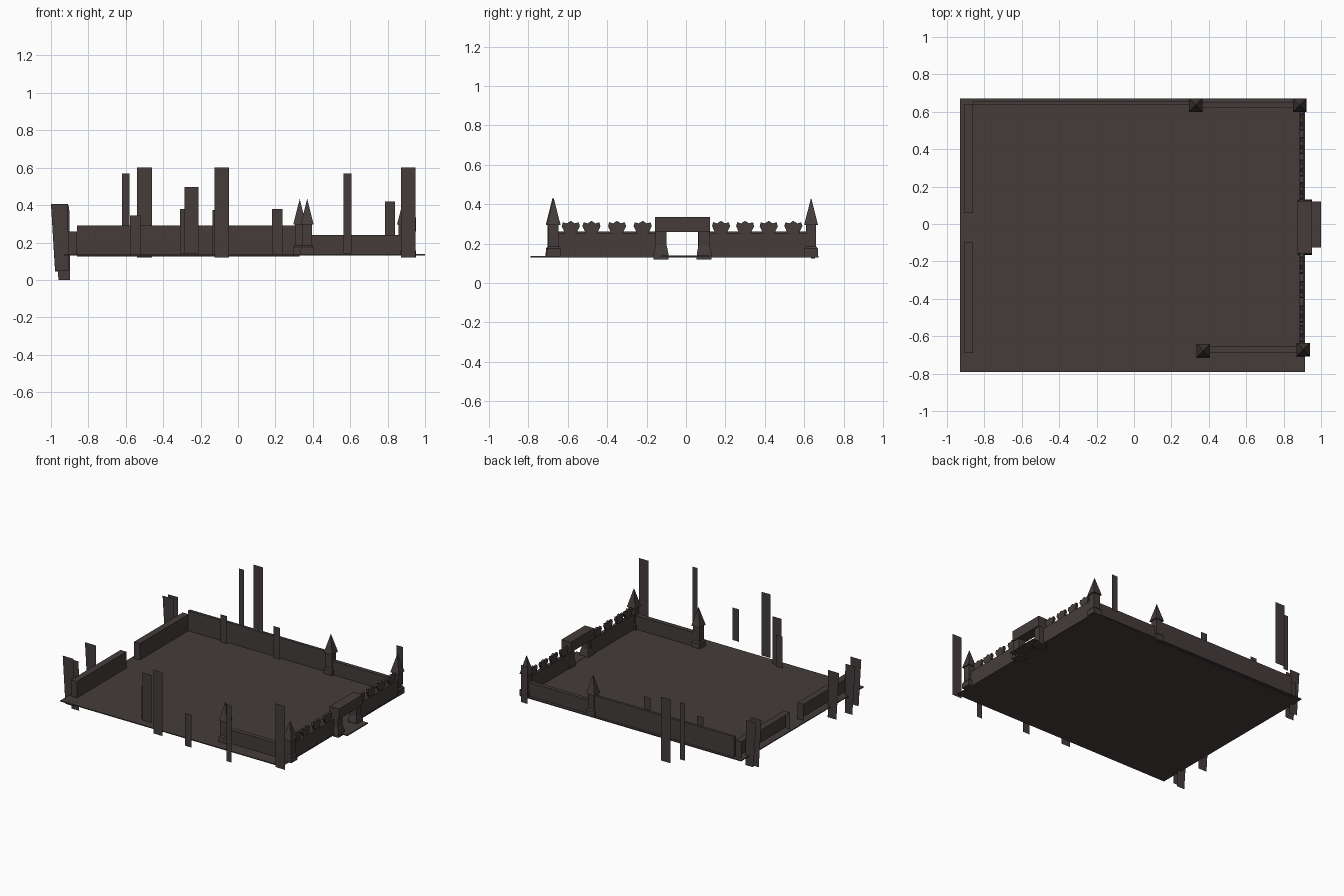
import bpy, bmesh, math

if "Cube" in bpy.data.objects:
    bpy.data.objects.remove(bpy.data.objects["Cube"])

mat = bpy.data.materials.new("dark_stone")
mat.diffuse_color = (0.058, 0.046, 0.044, 1)
mat.use_nodes = True
mat.node_tree.nodes["Principled BSDF"].inputs["Base Color"].default_value = mat.diffuse_color


def finish(name, bm):
    me = bpy.data.meshes.new(name)
    bm.normal_update()
    bm.to_mesh(me)
    bm.free()
    me.materials.append(mat)
    ob = bpy.data.objects.new(name, me)
    bpy.context.collection.objects.link(ob)
    return ob


def add_box(bm, x0, x1, y0, y1, z0, z1):
    geo = bmesh.ops.create_cube(bm, size=1)
    for v in geo["verts"]:
        v.co = ((x0 + x1) / 2 + v.co.x * (x1 - x0),
                (y0 + y1) / 2 + v.co.y * (y1 - y0),
                (z0 + z1) / 2 + v.co.z * (z1 - z0))
    return geo["verts"]


def box(name, *dims):
    bm = bmesh.new()
    add_box(bm, *dims)
    return finish(name, bm)


def square_stack(name, cx, cy, profile):
    """Square column from (half width, height) rings; half width 0 makes a tip."""
    bm = bmesh.new()
    prev = None
    for h, z in profile:
        if h == 0:
            ring = [bm.verts.new((cx, cy, z))]
        else:
            ring = [bm.verts.new((cx + sx * h, cy + sy * h, z))
                    for sx, sy in ((-1, -1), (1, -1), (1, 1), (-1, 1))]
        if prev is None:
            bm.faces.new(ring[::-1])
        else:
            for i in range(4):
                j = (i + 1) % 4
                if len(ring) == 1:
                    bm.faces.new((prev[i], prev[j], ring[0]))
                else:
                    bm.faces.new((prev[i], prev[j], ring[j], ring[i]))
        prev = ring
    if len(prev) == 4:
        bm.faces.new(prev)
    return finish(name, bm)


# courtyard floor
box("courtyard_floor", -0.93, 0.915, -0.79, 0.672, 0.13, 0.137)

# back wall: tall plain stretch, then a lower one between the towers
box("back_wall_tall", -0.86, 0.33, 0.635, 0.655, 0.125, 0.29)
box("back_wall_low", 0.33, 0.885, 0.62, 0.65, 0.135, 0.24)
# short front wall
box("front_wall_low", 0.37, 0.905, -0.69, -0.655, 0.135, 0.24)

# left walls with a recessed outer face
for i, (y0, y1) in enumerate(((-0.69, -0.10), (0.06, 0.64))):
    bm = bmesh.new()
    add_box(bm, -0.91, -0.86, y0, y1, 0.13, 0.26)
    bm.normal_update()
    outer = [f for f in bm.faces if f.normal.x < -0.9]
    bmesh.ops.inset_region(bm, faces=outer, thickness=0.02)
    bmesh.ops.translate(bm, verts=outer[0].verts, vec=(0.03, 0, 0))
    finish(f"left_wall_{i}", bm)

# corner and side towers with pointed roofs
tower = [(0.036, 0.133), (0.034, 0.175), (0.026, 0.185), (0.026, 0.295),
         (0.035, 0.295), (0, 0.433)]
for i, (x, y) in enumerate(((0.33, 0.635), (0.885, 0.635), (0.37, -0.677), (0.905, -0.672))):
    square_stack(f"tower_{i}", x, y, tower)

# right walls either side of the gate
box("right_wall_front", 0.885, 0.91, -0.66, -0.13, 0.135, 0.25)
box("right_wall_back", 0.885, 0.91, 0.10, 0.62, 0.135, 0.25)

# flared battlements along the right walls
half = [(-0.028, 0.25), (-0.046, 0.288), (-0.04, 0.308), (-0.02, 0.302), (0, 0.315),
        (0.02, 0.302), (0.04, 0.308), (0.046, 0.288), (0.028, 0.25)]
for i, y in enumerate((-0.585, -0.48, -0.35, -0.22, 0.178, 0.30, 0.42, 0.545)):
    bm = bmesh.new()
    face = bm.faces.new([bm.verts.new((0.888, y + a, z)) for a, z in half])
    ext = bmesh.ops.extrude_face_region(bm, geom=[face])
    moved = [v for v in ext["geom"] if isinstance(v, bmesh.types.BMVert)]
    bmesh.ops.translate(bm, verts=moved, vec=(0.016, 0, 0))
    bmesh.ops.recalc_face_normals(bm, faces=bm.faces)
    finish(f"battlement_{i}", bm)

# gate: two posts on plinths, lintel and doorstep
post = [(0.038, 0.12), (0.037, 0.15), (0.03, 0.185), (0.028, 0.19), (0.028, 0.26)]
for i, y in enumerate((-0.127, 0.092)):
    square_stack(f"gate_post_{i}", 0.915, y, post)
box("gate_lintel", 0.875, 0.953, -0.157, 0.122, 0.258, 0.335)
box("gate_step", 0.90, 1.0, -0.125, 0.12, 0.131, 0.139)

# flat upright panels around the yard: y, x range at top, x range at bottom, z range
panels = [
    (0.90, -0.62, -0.58, 0, 0.14, 0.57),
    (0.955, -0.54, -0.46, 0, 0.12, 0.60),
    (-0.83, -0.125, -0.048, 0, 0.12, 0.60),
    (-0.73, -0.287, -0.21, 0, 0.14, 0.497),
    (-0.705, -0.31, -0.255, 0, 0.14, 0.38),
    (-0.945, 0.565, 0.608, 0, 0.14, 0.57),
    (-0.895, 0.183, 0.238, 0, 0.135, 0.38),
    (-0.797, 0.872, 0.95, 0, 0.12, 0.60),
    (0.765, 0.787, 0.84, 0, 0.14, 0.42),
    (0.615, -0.578, -0.522, 0, 0.135, 0.345),
    (0.615, -0.135, -0.08, 0, 0.135, 0.375),
    # leaning panels beyond the left side
    (-0.66, -1.0, -0.91, 0.022, 0.05, 0.407),
    (-0.61, -0.985, -0.902, 0.025, 0.0, 0.37),
    (-0.395, -1.0, -0.91, 0.022, 0.05, 0.407),
    (0.53, -1.0, -0.91, 0.022, 0.045, 0.405),
    (0.578, -0.99, -0.905, 0.022, 0.06, 0.40),
]
for i, (y, x0, x1, lean, z0, z1) in enumerate(panels):
    bm = bmesh.new()
    bm.faces.new([bm.verts.new(p) for p in (
        (x0 + lean, y, z0), (x1 + lean * 0.2, y, z0), (x1, y, z1), (x0, y, z1))])
    finish(f"upright_panel_{i}", bm)
